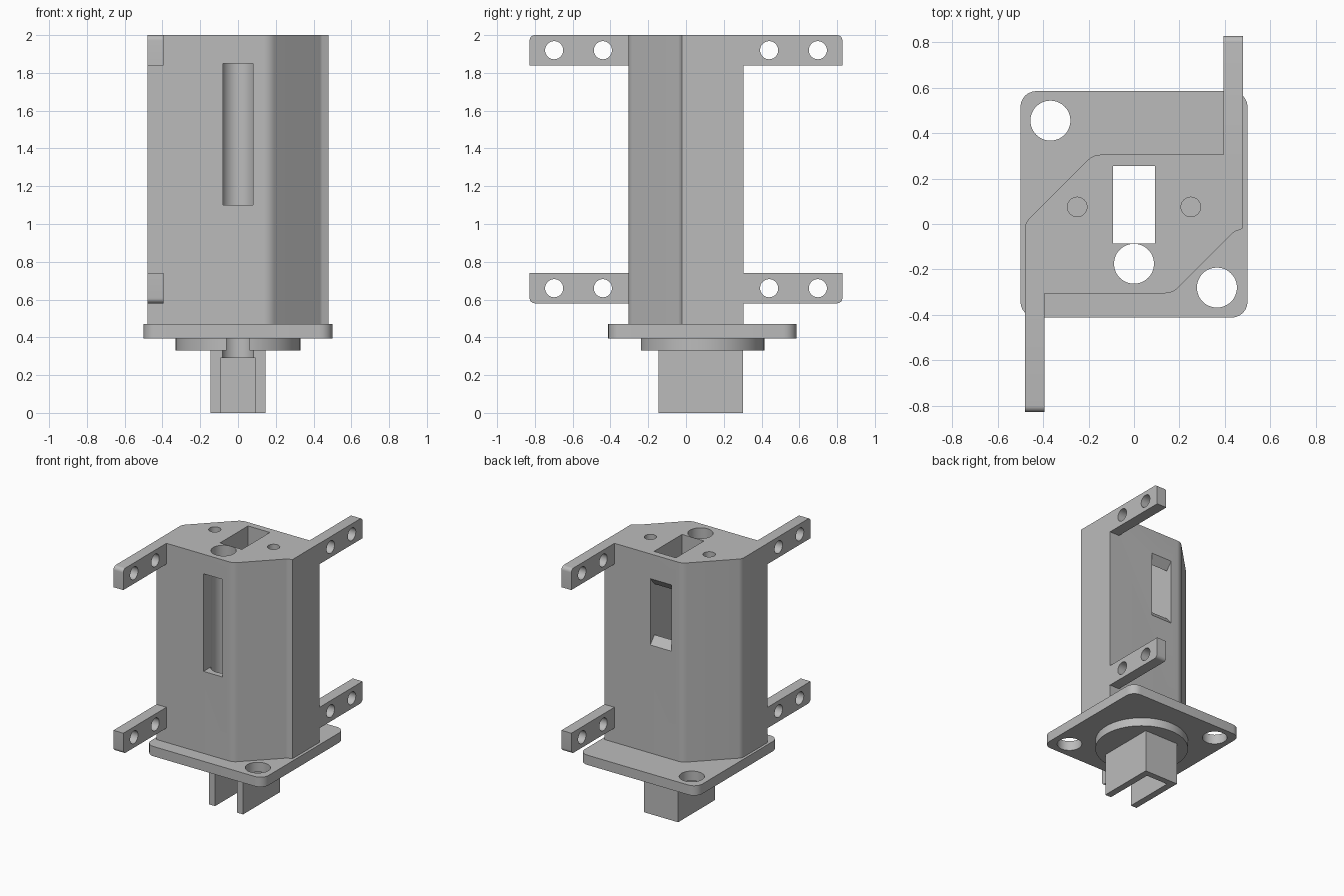
import bpy, bmesh, math
from mathutils import Matrix, Vector

if "Cube" in bpy.data.objects:
    bpy.data.objects.remove(bpy.data.objects["Cube"], do_unlink=True)

grey = bpy.data.materials.new("plain grey")
grey.use_nodes = True
COLOUR = (0.5, 0.5, 0.5, 1)
grey.diffuse_color = COLOUR
grey.node_tree.nodes["Principled BSDF"].inputs["Base Color"].default_value = COLOUR


def prism(name, points, lo, hi, axis="z"):
    """Extrude an outline: (x, y) along z, or (y, z) along x."""
    place = (lambda a, b, c: (a, b, c)) if axis == "z" else (lambda a, b, c: (c, a, b))
    bm = bmesh.new()
    face = bm.faces.new([bm.verts.new(place(a, b, lo)) for a, b in points])
    grown = bmesh.ops.extrude_face_region(bm, geom=[face])["geom"]
    verts = [v for v in grown if isinstance(v, bmesh.types.BMVert)]
    bmesh.ops.translate(bm, verts=verts, vec=Vector(place(0, 0, hi - lo)))
    bmesh.ops.recalc_face_normals(bm, faces=bm.faces)
    mesh = bpy.data.meshes.new(name)
    bm.to_mesh(mesh)
    bm.free()
    mesh.materials.append(grey)
    obj = bpy.data.objects.new(name, mesh)
    bpy.context.collection.objects.link(obj)
    return obj


def circle(cx, cy, r, n=48):
    return [(cx + r * math.cos(math.tau * i / n), cy + r * math.sin(math.tau * i / n))
            for i in range(n)]


def rounded(corners, steps=6):
    """Outline from (a, b, radius) corners, rounding each that has a radius."""
    out = []
    for i, (a, b, r) in enumerate(corners):
        p = Vector((a, b))
        if r == 0:
            out.append((a, b))
            continue
        u = (Vector(corners[i - 1][:2]) - p).normalized()
        v = (Vector(corners[(i + 1) % len(corners)][:2]) - p).normalized()
        half = u.angle(v) / 2
        centre = p + (u + v).normalized() * (r / math.sin(half))
        start = p + u * (r / math.tan(half)) - centre
        end = p + v * (r / math.tan(half)) - centre
        sweep = start.angle_signed(end)
        for k in range(steps + 1):
            q = centre + Matrix.Rotation(-sweep * k / steps, 2) @ start
            out.append(tuple(q))
    return out


def rect(a0, a1, b0, b1, r=0):
    return rounded([(a0, b0, r), (a1, b0, r), (a1, b1, r), (a0, b1, r)])


def finish(obj, cutters):
    bpy.ops.object.select_all(action="DESELECT")
    bpy.context.view_layer.objects.active = obj
    obj.select_set(True)
    for cutter in cutters:
        mod = obj.modifiers.new("cut", "BOOLEAN")
        mod.operation, mod.solver, mod.object = "DIFFERENCE", "EXACT", cutter
        bpy.ops.object.modifier_apply(modifier=mod.name)
    bpy.ops.object.shade_smooth_by_angle(angle=math.radians(25))


# Cutters: long passages, windows and fixing holes
shaft = prism("shaft_cutter", rect(-0.093, 0.093, -0.085, 0.255), -0.1, 2.1)
bore = prism("bore_cutter", circle(0, -0.175, 0.088), -0.1, 2.1)
front_window = prism("front_window_cutter", rect(-0.08, 0.08, -0.4, -0.17), 1.1, 1.85)
back_window = prism("back_window_cutter",
                    [(0.2, 1.36), (0.255, 1.36), (0.355, 1.24),
                     (0.355, 1.87), (0.255, 1.75), (0.2, 1.75)], -0.09, 0.09, "x")
pin_holes = [prism("pin_hole_cutter", circle(s * 0.25, 0.075, 0.043), 1.7, 2.1)
             for s in (-1, 1)]
plate_holes = [prism("plate_hole_cutter", circle(x, y, 0.088), 0.3, 0.6)
               for x, y in ((-0.368, 0.455), (0.365, -0.28))]
slot = prism("slot_cutter", rect(-0.093, 0.093, -0.3, 0.255), -0.1, 0.29)
arm_holes = [prism("arm_hole_cutter", circle(s * y, z, 0.048), -0.6, 0.6, "x")
             for s in (-1, 1) for y in (0.44, 0.698) for z in (0.66, 1.92)]

# Main housing with two cut-off corners
outline = rounded([(-0.48, -0.305, 0), (0.17, -0.305, 0.08), (0.44, -0.035, 0.04),
                   (0.478, -0.02, 0), (0.478, 0.305, 0), (-0.18, 0.305, 0.08),
                   (-0.48, 0.005, 0.06)])
housing = prism("housing", outline, 0.47, 2)
finish(housing, [shaft, bore, front_window, back_window] + pin_holes)

# Flange, collar and forked plug under the housing
flange = prism("flange", rect(-0.5, 0.5, -0.412, 0.585, 0.07), 0.395, 0.47)
finish(flange, [shaft, bore] + plate_holes)
collar = prism("collar", circle(0, 0.085, 0.33, 96), 0.33, 0.395)
finish(collar, [shaft, bore])
plug = prism("plug", rect(-0.145, 0.145, -0.145, 0.303), 0, 0.33)
finish(plug, [shaft, bore, slot])

# Four mounting arms, one outer corner of each rounded
for side, s in (("front", -1), ("back", 1)):
    for level, z0, z1 in (("lower", 0.58, 0.74), ("upper", 1.84, 2)):
        low = 0.028 if level == "lower" else 0
        arm = prism(side + "_" + level + "_arm",
                    rounded([(s * 0.3, z0, 0), (s * 0.828, z0, low),
                             (s * 0.828, z1, 0.028 - low), (s * 0.3, z1, 0)]),
                    *sorted((s * 0.395, s * 0.479)), "x")
        finish(arm, arm_holes)

for cutter in [shaft, bore, front_window, back_window, slot] + pin_holes + plate_holes + arm_holes:
    bpy.data.objects.remove(cutter, do_unlink=True)
